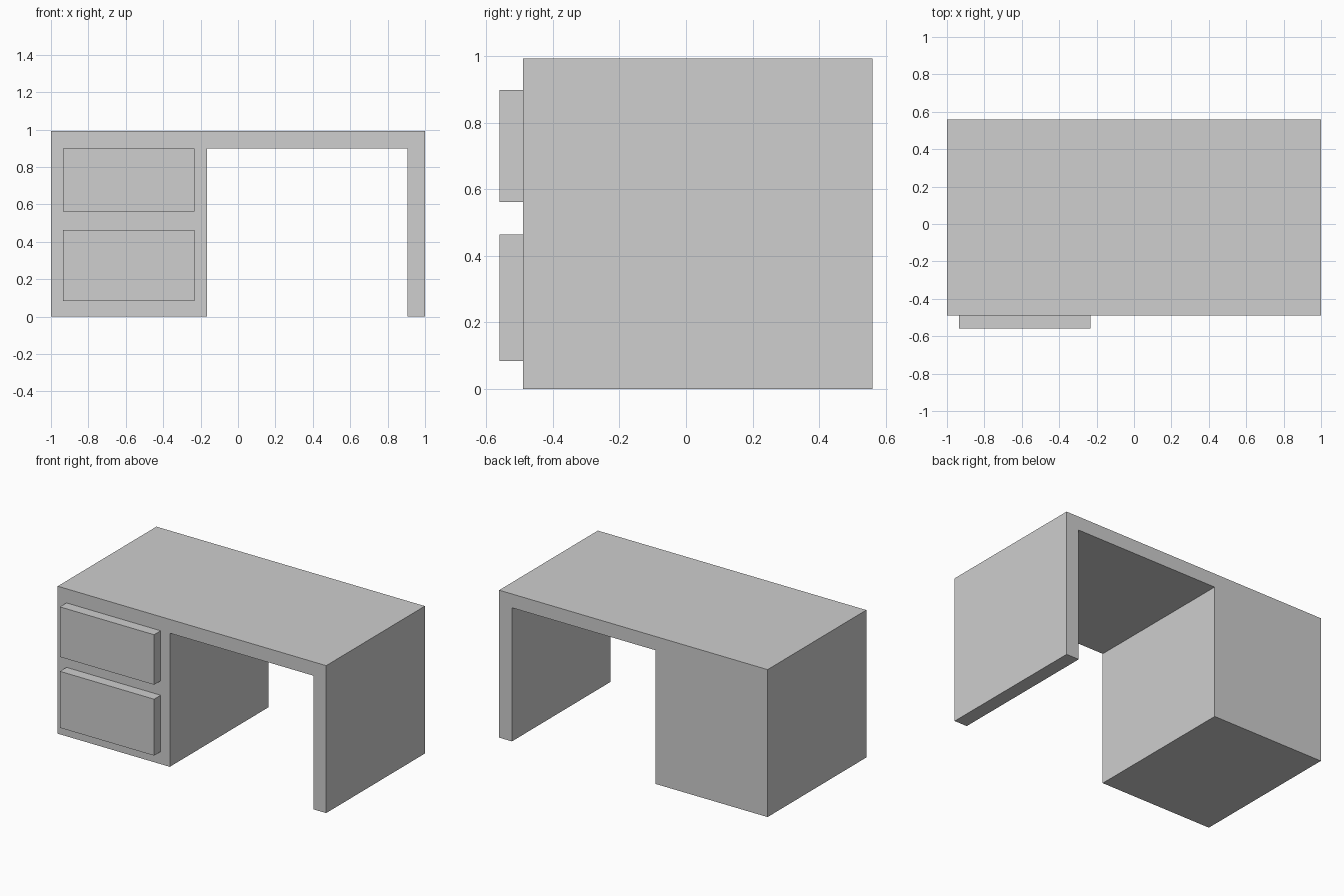
import bpy
import bmesh

if "Cube" in bpy.data.objects:
    bpy.data.objects.remove(bpy.data.objects["Cube"])

FRONT, BACK = -0.49, 0.56
DRAWER_FRONT = -0.56

grey = bpy.data.materials.new("plain grey")
grey.diffuse_color = (0.62, 0.62, 0.62, 1.0)
grey.use_nodes = True
grey.node_tree.nodes["Principled BSDF"].inputs["Base Color"].default_value = grey.diffuse_color


def extrude_profile(name, outline, y0, y1):
    """Extrude a closed x-z outline from y0 to y1."""
    bm = bmesh.new()
    face = bm.faces.new([bm.verts.new((x, y0, z)) for x, z in outline])
    result = bmesh.ops.extrude_face_region(bm, geom=[face], use_keep_orig=True)
    moved = [v for v in result["geom"] if isinstance(v, bmesh.types.BMVert)]
    bmesh.ops.translate(bm, verts=moved, vec=(0, y1 - y0, 0))
    bmesh.ops.recalc_face_normals(bm, faces=bm.faces[:])
    mesh = bpy.data.meshes.new(name)
    bm.to_mesh(mesh)
    bm.free()
    mesh.materials.append(grey)
    obj = bpy.data.objects.new(name, mesh)
    bpy.context.collection.objects.link(obj)
    return obj


# Desk body: cabinet on the left, top slab and right side panel in one profile
extrude_profile("desk_body", [
    (-1.0, 0.0), (-0.165, 0.0), (-0.165, 0.90), (0.905, 0.90),
    (0.905, 0.0), (1.0, 0.0), (1.0, 0.993), (-1.0, 0.993),
], FRONT, BACK)

# Drawer fronts standing out from the cabinet
for name, z0, z1 in (("lower_drawer", 0.084, 0.464), ("upper_drawer", 0.561, 0.898)):
    extrude_profile(name, [(-0.935, z0), (-0.233, z0), (-0.233, z1), (-0.935, z1)],
                    DRAWER_FRONT, FRONT)
